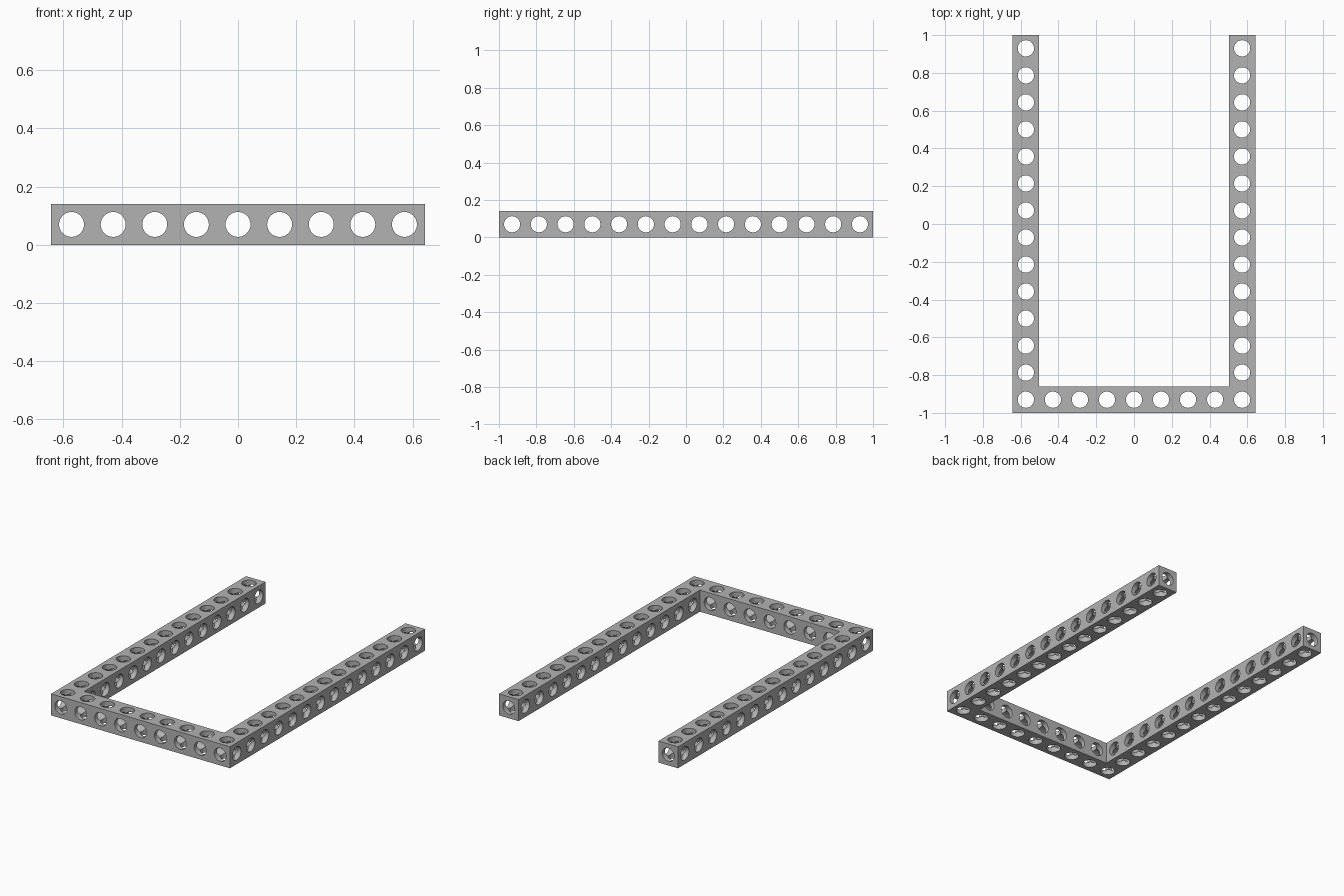
import bpy, bmesh, math
from mathutils import Matrix, Vector

cube = bpy.data.objects.get("Cube")
if cube:
    bpy.data.objects.remove(cube, do_unlink=True)

HALF = 0.07                      # half the bar thickness
PITCH = (1 - HALF) / 6.5         # spacing between holes
RADIUS = 0.043
XS = [(i - 4) * PITCH for i in range(9)]
YS = [(i - 6.5) * PITCH for i in range(14)]
WIDE = XS[-1] + HALF
INNER = XS[-1] - HALF

grey = bpy.data.materials.new("plain_grey")
grey.use_nodes = True
colour = (0.45, 0.45, 0.45, 1)
grey.diffuse_color = colour
bsdf = next(n for n in grey.node_tree.nodes if n.type == 'BSDF_PRINCIPLED')
bsdf.inputs["Base Color"].default_value = colour


def make_object(name, bm):
    bmesh.ops.recalc_face_normals(bm, faces=bm.faces)
    mesh = bpy.data.meshes.new(name)
    bm.to_mesh(mesh)
    bm.free()
    mesh.materials.append(grey)
    obj = bpy.data.objects.new(name, mesh)
    bpy.context.collection.objects.link(obj)
    return obj


def make_bores(name, centres, turn, radius):
    """One cutter holding parallel cylinders that do not touch."""
    bm = bmesh.new()
    for c in centres:
        bmesh.ops.create_cone(bm, cap_ends=True, segments=32, radius1=radius,
                              radius2=radius, depth=3,
                              matrix=Matrix.Translation(Vector(c)) @ turn)
    cutter = make_object(name, bm)
    cutter.hide_render = True
    return cutter


# U-shaped square bar
bm = bmesh.new()
outline = [(-WIDE, -1), (WIDE, -1), (WIDE, 1), (INNER, 1),
           (INNER, 2 * HALF - 1), (-INNER, 2 * HALF - 1), (-INNER, 1), (-WIDE, 1)]
base = bm.faces.new([bm.verts.new((x, y, 0)) for x, y in outline])
top = bmesh.ops.extrude_face_region(bm, geom=[base], use_keep_orig=True)
bmesh.ops.translate(bm, vec=(0, 0, 2 * HALF),
                    verts=[v for v in top["geom"] if isinstance(v, bmesh.types.BMVert)])
frame = make_object("perforated_frame", bm)

# Bores along all three axes, radii a hair apart so the crossings cut cleanly
upright = [(x, y, HALF) for x in XS for y in YS if y == YS[0] or x in (XS[0], XS[-1])]
cutters = [
    make_bores("upright_bores", upright, Matrix.Identity(4), RADIUS),
    make_bores("sideways_bores", [(0, y, HALF) for y in YS],
               Matrix.Rotation(math.pi / 2, 4, 'Y'), RADIUS + 0.0001),
    make_bores("lengthwise_bores", [(x, 0, HALF) for x in XS],
               Matrix.Rotation(math.pi / 2, 4, 'X'), RADIUS - 0.0001),
]

bpy.ops.object.select_all(action='DESELECT')
bpy.context.view_layer.objects.active = frame
frame.select_set(True)
for cutter in cutters:
    mod = frame.modifiers.new(cutter.name, 'BOOLEAN')
    mod.operation = 'DIFFERENCE'
    mod.solver = 'MANIFOLD'
    mod.object = cutter
    bpy.ops.object.modifier_apply(modifier=mod.name)
    bpy.data.objects.remove(cutter, do_unlink=True)

bpy.ops.object.shade_smooth_by_angle(angle=math.radians(20))
